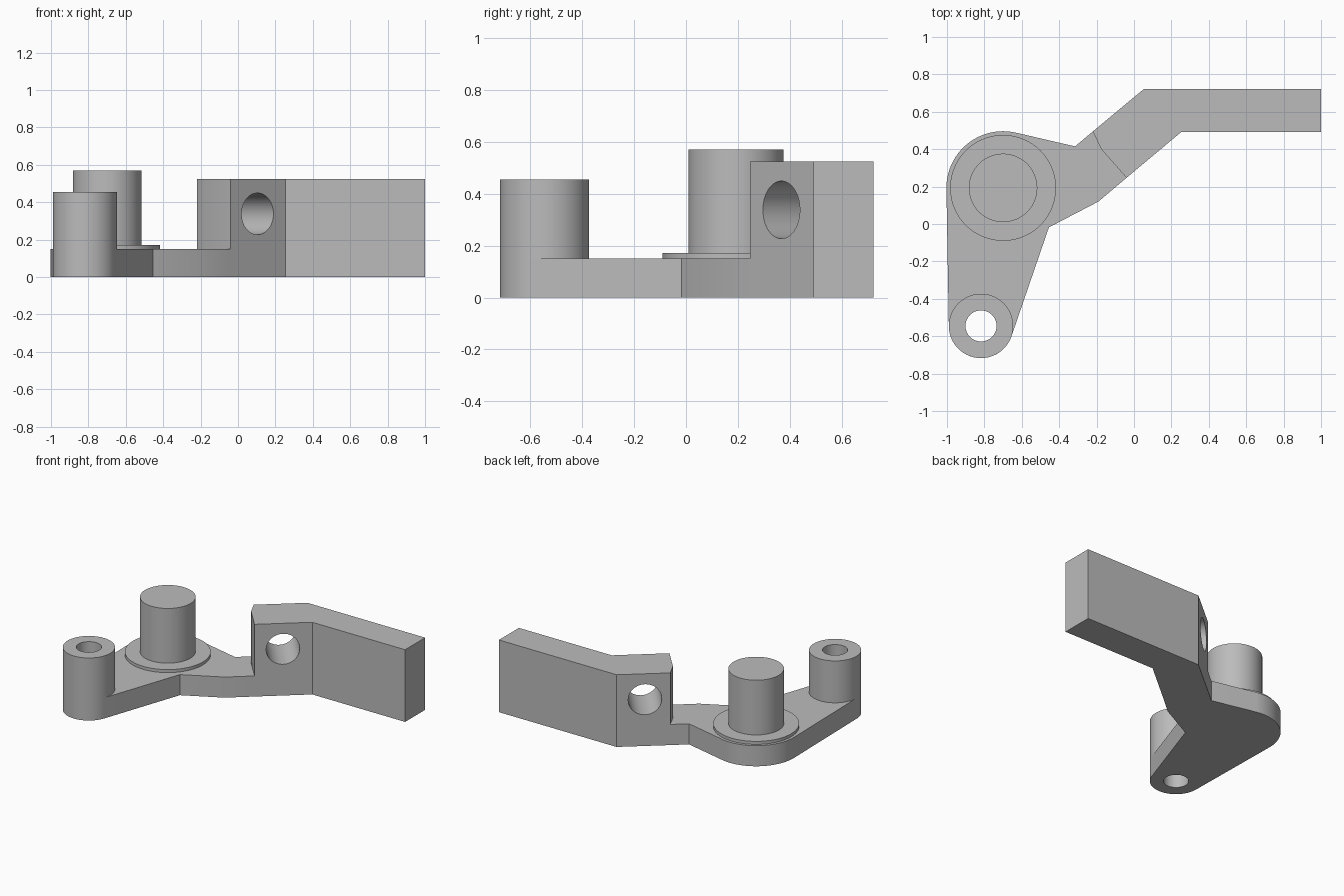
import bpy, bmesh
from math import sin, cos, pi, radians, atan2
from mathutils import Vector

cube = bpy.data.objects.get("Cube")
if cube:
    bpy.data.objects.remove(cube)

grey = bpy.data.materials.new("plain grey")
grey.use_nodes = True
colour = (0.5, 0.5, 0.5, 1)
grey.diffuse_color = colour
grey.node_tree.nodes["Principled BSDF"].inputs["Base Color"].default_value = colour


def arc(centre, radius, start, end, steps):
    """Points along an arc, angles in degrees."""
    return [(centre[0] + radius * cos(a), centre[1] + radius * sin(a))
            for a in (radians(start + (end - start) * i / steps) for i in range(steps + 1))]


def prism(name, outline, bottom, top):
    """Extrude a flat outline between two heights."""
    bm = bmesh.new()
    face = bm.faces.new([bm.verts.new((x, y, bottom)) for x, y in outline])
    up = bmesh.ops.extrude_face_region(bm, geom=[face])["geom"]
    verts = [v for v in up if isinstance(v, bmesh.types.BMVert)]
    bmesh.ops.translate(bm, verts=verts, vec=(0, 0, top - bottom))
    bmesh.ops.recalc_face_normals(bm, faces=bm.faces)
    mesh = bpy.data.meshes.new(name)
    bm.to_mesh(mesh)
    bm.free()
    mesh.materials.append(grey)
    obj = bpy.data.objects.new(name, mesh)
    bpy.context.collection.objects.link(obj)
    return obj


def cylinder(name, centre, radius, bottom, top):
    return prism(name, arc(centre, radius, 0, 360, 96)[:-1], bottom, top)


def drill(obj, cutter):
    """Cut the cutter out of a part and keep the result as its mesh."""
    mod = obj.modifiers.new("hole", 'BOOLEAN')
    mod.operation, mod.solver, mod.object = 'DIFFERENCE', 'EXACT', cutter
    bpy.context.view_layer.update()
    graph = bpy.context.evaluated_depsgraph_get()
    mesh = bpy.data.meshes.new_from_object(obj.evaluated_get(graph))
    obj.modifiers.clear()
    obj.data = mesh


post_at, boss_at = (-0.70, 0.193), (-0.818, -0.545)
plate_top, arm_top = 0.15, 0.525
arm_end = [(-0.22, 0.495), (-0.175, 0.40), (-0.04, 0.247)]

# Base plate: rounded around the post and the boss, running up to the arm
plate = prism("base_plate",
              arc(post_at, 0.303, 77.5, 180.7, 40)
              + arc(boss_at, 0.172, 180.7, 340.8, 48)
              + [(-0.455, -0.018), (-0.19, 0.12)]
              + arm_end[::-1] + [(-0.315, 0.415)], 0, plate_top)

# Cranked arm
arm = prism("cranked_arm",
            arm_end + [(0.253, 0.492), (1, 0.492), (1, 0.722), (0.053, 0.722)],
            0, arm_top)

# Hollow boss, washer and post
boss = cylinder("hollow_boss", boss_at, 0.172, plate_top, 0.455)
washer = cylinder("washer", post_at, 0.283, plate_top, 0.172)
post = cylinder("post", post_at, 0.183, 0.172, 0.57)

# Holes through the boss and across the slanted arm
bore = cylinder("bore_cutter", boss_at, 0.083, -0.2, 0.8)
cross = cylinder("cross_cutter", (0, 0), 0.111, -0.8, 0.8)
slant = Vector((0.293, 0.245, 0))
cross.rotation_euler = (pi / 2, 0, atan2(slant.y, slant.x))
cross.location = (0.105, 0.367, 0.338)
drill(plate, bore)
drill(boss, bore)
drill(arm, cross)
for cutter in (bore, cross):
    bpy.data.objects.remove(cutter)

# Smooth round walls, sharp rims
bpy.ops.object.select_all(action='DESELECT')
for part in (plate, arm, boss, washer, post):
    part.select_set(True)
    bpy.context.view_layer.objects.active = part
bpy.ops.object.shade_smooth_by_angle(angle=radians(20))
